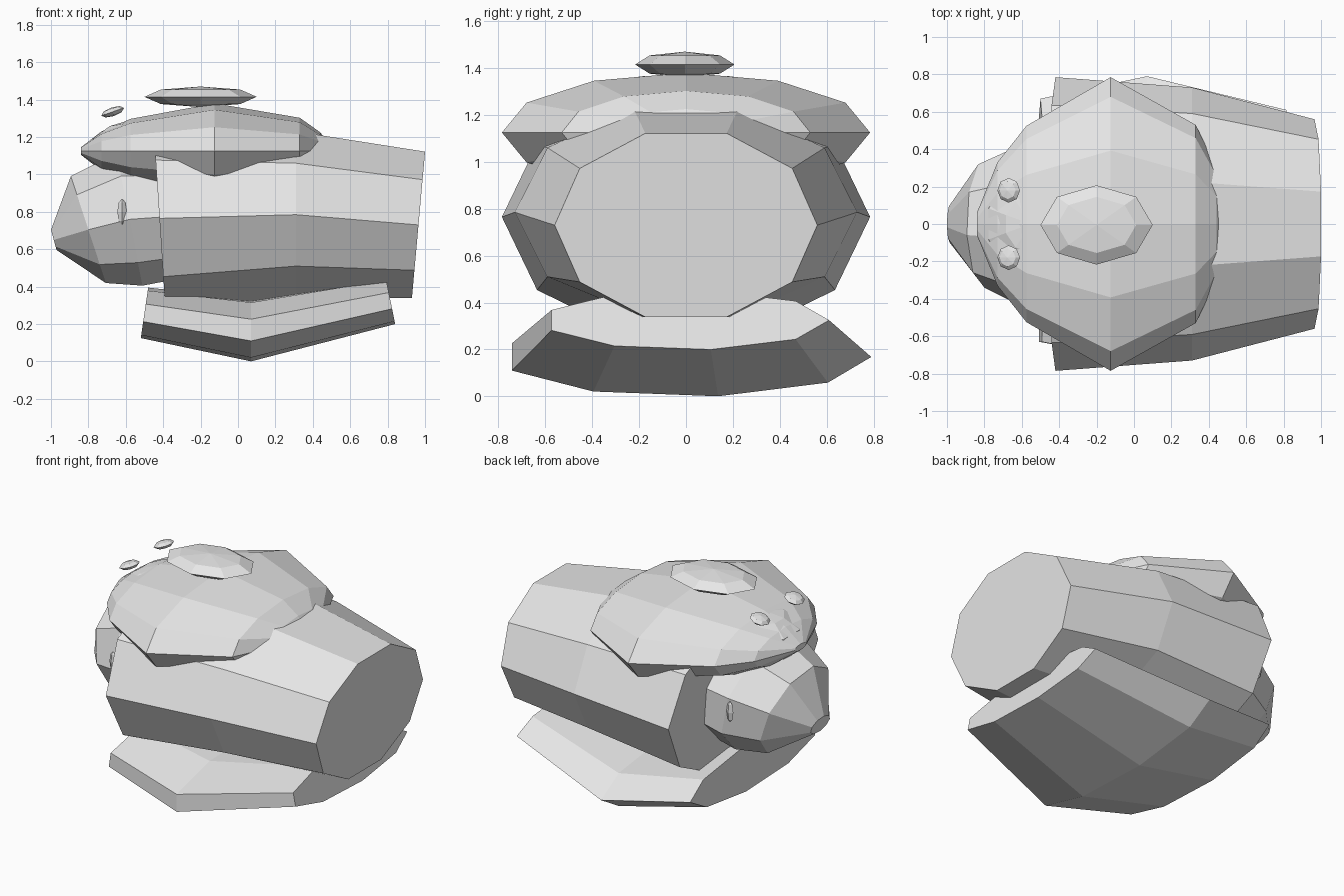
import bpy, bmesh, math
from mathutils import Matrix, Euler

if "Cube" in bpy.data.objects:
    bpy.data.objects.remove(bpy.data.objects["Cube"])

grey = bpy.data.materials.new("light grey")
grey.diffuse_color = (0.8, 0.8, 0.8, 1)
grey.use_nodes = True
grey.node_tree.nodes["Principled BSDF"].inputs["Base Color"].default_value = grey.diffuse_color


def finish(name, bm):
    bmesh.ops.recalc_face_normals(bm, faces=bm.faces[:])
    mesh = bpy.data.meshes.new(name)
    bm.to_mesh(mesh)
    bm.free()
    mesh.materials.append(grey)
    obj = bpy.data.objects.new(name, mesh)
    bpy.context.collection.objects.link(obj)
    return obj


def loft(name, stations, sides, phase=0.0):
    """Elliptical rings along x: (x, centre z, y radius, z radius, lean)."""
    bm = bmesh.new()
    rings = []
    for x, cz, ry, rz, lean in stations:
        ring = []
        for i in range(sides):
            a = phase + 2 * math.pi * i / sides
            ring.append(bm.verts.new((x + lean * math.sin(a), ry * math.cos(a),
                                      cz + rz * math.sin(a))))
        rings.append(ring)
    for r0, r1 in zip(rings, rings[1:]):
        for i in range(sides):
            j = (i + 1) % sides
            bm.faces.new((r0[i], r0[j], r1[j], r1[i]))
    bm.faces.new(rings[0][::-1])
    bm.faces.new(rings[-1])
    return finish(name, bm)


def ellipsoid(name, loc, radii, segs, rings, rot=(0, 0, 0)):
    bm = bmesh.new()
    bmesh.ops.create_uvsphere(bm, u_segments=segs, v_segments=rings, radius=1)
    m = (Matrix.Translation(loc) @ Euler(rot).to_matrix().to_4x4()
         @ Matrix.Diagonal((*radii, 1)))
    bmesh.ops.transform(bm, matrix=m, verts=bm.verts[:])
    return finish(name, bm)


# Ten-sided tapering body
loft("body", [(-0.42, 0.765, 0.785, 0.53, -0.035),
              (0.31, 0.785, 0.73, 0.468, 0.0),
              (0.965, 0.73, 0.56, 0.412, 0.037)], 10)

# Nine-sided bowed base slab
loft("base", [(-0.50, 0.26, 0.67, 0.137, 0.02),
              (0.07, 0.168, 0.79, 0.17, 0.0),
              (0.815, 0.325, 0.61, 0.127, -0.026)], 9)

# Snout-like head with a small blunt tip
loft("head", [(-0.985, 0.65, 0.10, 0.055, -0.015),
              (-0.80, 0.705, 0.34, 0.29, -0.095),
              (-0.58, 0.76, 0.45, 0.36, -0.07),
              (-0.30, 0.78, 0.40, 0.34, 0.0)], 9, math.pi / 9)

# Wide faceted top shell
loft("top_shell", [(-0.84, 1.125, 0.06, 0.02, 0), (-0.73, 1.125, 0.33, 0.105, 0),
                   (-0.575, 1.125, 0.525, 0.172, 0), (-0.125, 1.125, 0.785, 0.255, 0),
                   (0.33, 1.125, 0.53, 0.178, 0), (0.44, 1.125, 0.30, 0.10, 0),
                   (0.50, 1.125, 0.05, 0.02, 0)], 12)

# Brow bulge on the front of the shell
ellipsoid("brow", (-0.53, 0, 1.155), (0.29, 0.31, 0.145), 10, 6, (0, -0.15, 0))

# Oval crest hovering on top
ellipsoid("crest", (-0.20, -0.005, 1.415), (0.30, 0.212, 0.055), 8, 4)

# Small eyes above the brow, and cheek slivers beside the head
for side in (-1, 1):
    ellipsoid("eye", (-0.67, 0.18 * side, 1.335), (0.064, 0.066, 0.024), 8, 4,
              (0, -0.33, 0))
    ellipsoid("cheek_sliver", (-0.62, 0.425 * side, 0.80), (0.025, 0.02, 0.07), 4, 4)
